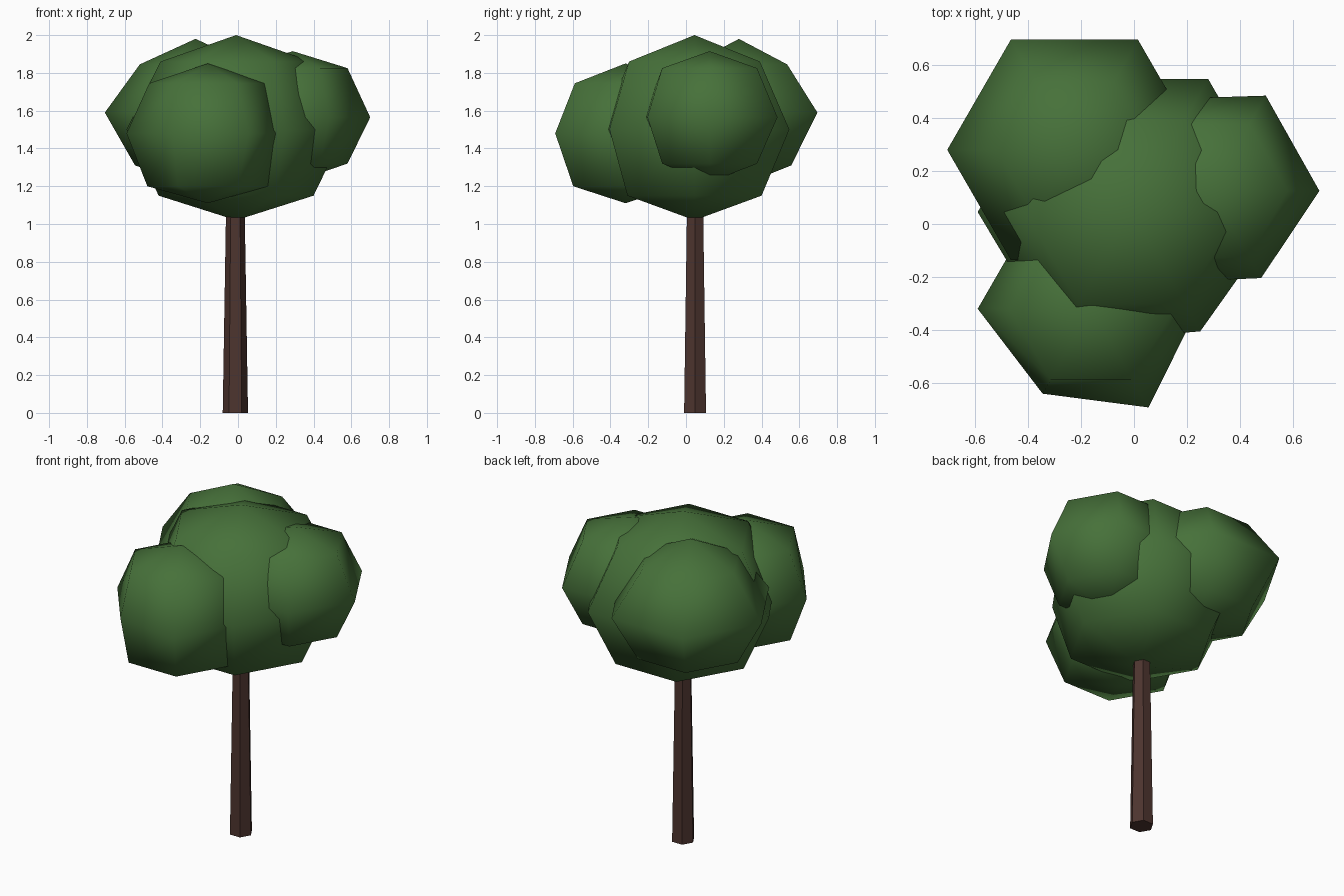
import bpy, bmesh, math

if "Cube" in bpy.data.objects:
    bpy.data.objects.remove(bpy.data.objects["Cube"])


def material(name, rgb):
    m = bpy.data.materials.new(name)
    m.diffuse_color = (*rgb, 1)
    m.use_nodes = True
    m.node_tree.nodes["Principled BSDF"].inputs["Base Color"].default_value = m.diffuse_color
    return m


LEAF = material("leaf_green", (0.062, 0.165, 0.042))
BARK = material("bark_brown", (0.075, 0.035, 0.028))


def lathe(name, center, rings, top, bottom, mat, smooth):
    """Six-sided body: rings are (z, six radii); top and bottom are pole heights or None for flat caps."""
    bm = bmesh.new()
    loops = []
    for z, radii in rings:
        loops.append([bm.verts.new((center[0] + r * math.cos(i * math.pi / 3),
                                    center[1] + r * math.sin(i * math.pi / 3), z))
                      for i, r in enumerate(radii)])
    for a, b in zip(loops, loops[1:]):
        for i in range(6):
            j = (i + 1) % 6
            bm.faces.new((a[i], a[j], b[j], b[i]))
    for z, loop in ((bottom, loops[0]), (top, loops[-1])):
        if z is None:
            bm.faces.new(loop)
            continue
        pole = bm.verts.new((*center, z))
        for i in range(6):
            bm.faces.new((loop[i], loop[(i + 1) % 6], pole))
    bmesh.ops.recalc_face_normals(bm, faces=bm.faces)
    for f in bm.faces:
        f.smooth = smooth
    me = bpy.data.meshes.new(name)
    bm.to_mesh(me)
    bm.free()
    me.materials.append(mat)
    ob = bpy.data.objects.new(name, me)
    bpy.context.collection.objects.link(ob)
    return ob


def foliage(name, center, bottom, low, mid, high, top, equator):
    """Leaf clump: low and high are (z, radius), mid is the height of the widest ring."""
    rings = [(low[0], [low[1]] * 6), (mid, equator), (high[0], [high[1]] * 6)]
    return lathe(name, center, rings, top, bottom, LEAF, True)


# Tapered trunk reaching into the leaves
lathe("trunk", (-0.014, 0.048), [(0, [0.067] * 6), (1.1, [0.049] * 6)], None, None, BARK, False)

# Four overlapping leaf clumps
foliage("foliage_center", (-0.01, 0.045), 1.02, (1.15, 0.41), 1.50, (1.86, 0.40), 2.0,
        [0.58, 0.58, 0.58, 0.58, 0.57, 0.52])
foliage("foliage_back_left", (-0.225, 0.28), 1.20, (1.31, 0.32), 1.59, (1.845, 0.295), 1.98,
        [0.48] * 6)
foliage("foliage_right", (0.29, 0.125), 1.22, (1.32, 0.29), 1.565, (1.825, 0.29), 1.915,
        [0.41, 0.415, 0.40, 0.41, 0.40, 0.38])
foliage("foliage_front", (-0.16, -0.32), 1.11, (1.20, 0.32), 1.48, (1.745, 0.31), 1.85,
        [0.40, 0.43, 0.43, 0.43, 0.37, 0.43])
